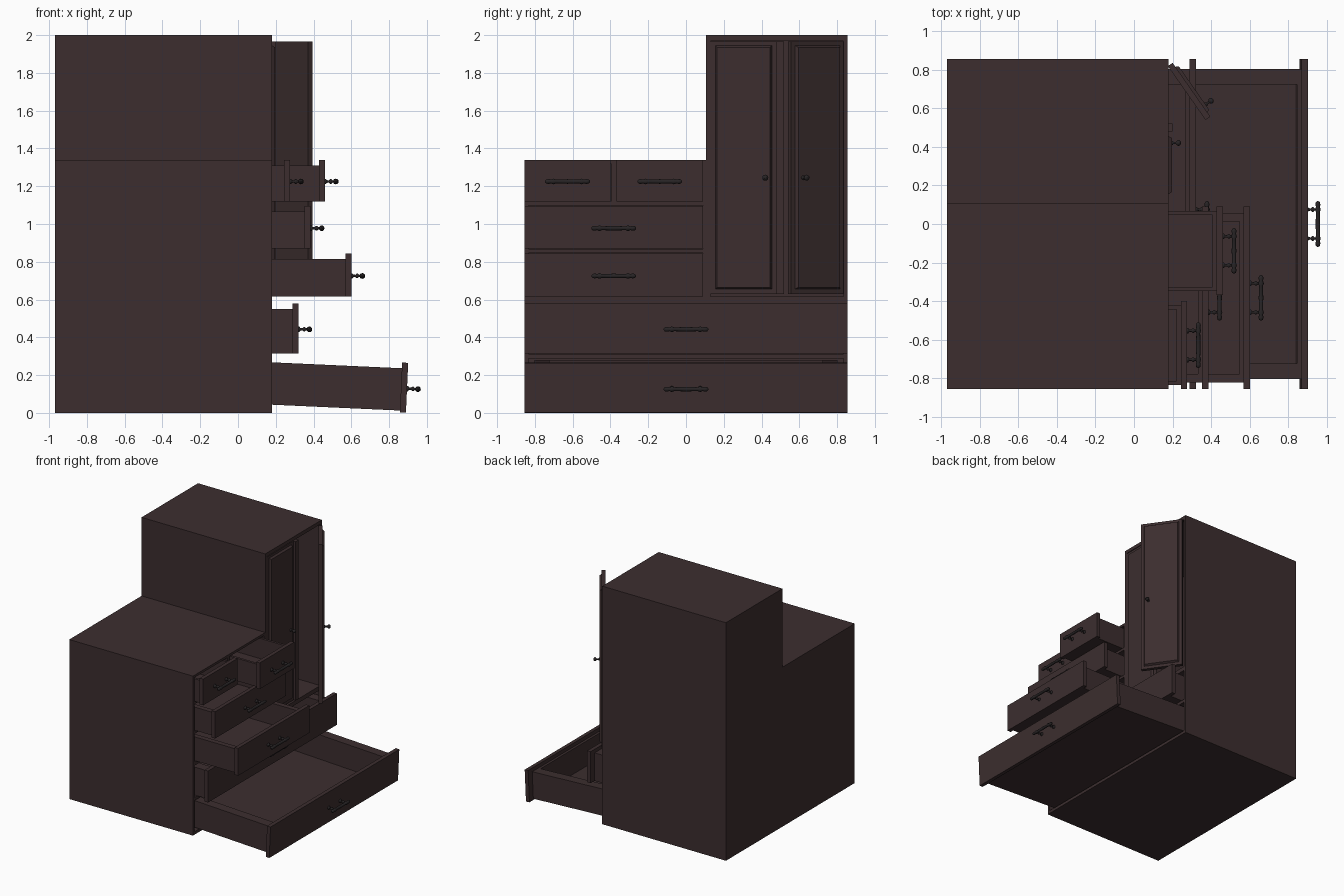
import bpy, bmesh, math
from mathutils import Matrix, Vector

if "Cube" in bpy.data.objects:
    bpy.data.objects.remove(bpy.data.objects["Cube"])


def material(name, rgb):
    m = bpy.data.materials.new(name)
    m.diffuse_color = (*rgb, 1)
    m.use_nodes = True
    m.node_tree.nodes["Principled BSDF"].inputs["Base Color"].default_value = m.diffuse_color
    return m


WOOD = material("dark_brown_wood", (0.045, 0.027, 0.028))
METAL = material("blackened_metal", (0.020, 0.017, 0.018))


def finish(name, bm, mat, matrix=None):
    if matrix is not None:
        bm.transform(matrix)
    bmesh.ops.recalc_face_normals(bm, faces=bm.faces)
    me = bpy.data.meshes.new(name)
    bm.to_mesh(me)
    bm.free()
    me.materials.append(mat)
    ob = bpy.data.objects.new(name, me)
    bpy.context.collection.objects.link(ob)
    return ob


def add_box(bm, x0, x1, y0, y1, z0, z1):
    c = Vector(((x0 + x1) / 2, (y0 + y1) / 2, (z0 + z1) / 2))
    m = Matrix.Translation(c) @ Matrix.Diagonal((x1 - x0, y1 - y0, z1 - z0, 1))
    return bmesh.ops.create_cube(bm, size=1, matrix=m)["verts"]


def boxes(name, specs, matrix=None):
    bm = bmesh.new()
    for s in specs:
        add_box(bm, *s)
    return finish(name, bm, WOOD, matrix)


def add_lathe(bm, profile, matrix, n=12):
    """Spin (distance, radius) pairs around the local x axis."""
    rings = [[bm.verts.new(matrix @ Vector((d, r * math.cos(2 * math.pi * i / n),
                                            r * math.sin(2 * math.pi * i / n))))
              for i in range(n)] for d, r in profile]
    for a, b in zip(rings, rings[1:]):
        for i in range(n):
            bm.faces.new((a[i], a[(i + 1) % n], b[(i + 1) % n], b[i]))
    bm.faces.new(rings[0])
    bm.faces.new(rings[-1])


def smooth(ob):
    for p in ob.data.polygons:
        p.use_smooth = len(p.vertices) == 4


POST = [(0, .014), (.006, .014), (.010, .007), (.022, .006), (.028, .012),
        (.034, .012), (.040, .006), (.054, .007)]
KNOB = [(0, .011), (.005, .011), (.009, .006), (.022, .006), (.028, .013),
        (.036, .016), (.043, .013), (.048, .005)]
BAR = [(-.118, .004), (-.112, .011), (-.100, .013), (-.088, .010), (-.075, .015),
       (-.062, .010), (0, .012), (.062, .010), (.075, .015), (.088, .010),
       (.100, .013), (.112, .011), (.118, .004)]


def pull(name, x, y, z, matrix):
    bm = bmesh.new()
    for s in (-.075, .075):
        add_lathe(bm, POST, Matrix.Translation((x, y + s, z)))
    add_lathe(bm, BAR, Matrix.Translation((x + .058, y, z))
              @ Matrix.Rotation(math.pi / 2, 4, 'Z'))
    smooth(finish(name, bm, METAL, matrix))


def drawer(name, x, y0, y1, z0, z1, tilt=0, lift=0.0):
    """Open box with an overlapping front panel whose face is at x."""
    pivot = Matrix.Translation((x, 0, (z0 + z1) / 2))
    m = pivot @ Matrix.Rotation(math.radians(tilt), 4, 'Y') @ pivot.inverted()
    inset = .025 * (y1 - y0) + .01
    a, b = y0 + inset, y1 - inset
    w = .05 * (b - a)                     # side walls scale with drawer width
    back, front, top, low = x - 1.0, x - .032, z1 - .03, z0 + lift
    boxes(name, [
        (x - .032, x, y0, y1, z0, z1),
        (back, front, a, b, low, low + .02),
        (back, front, a, a + w, low + .02, top),
        (back, front, b - w, b, low + .02, top),
        (front - .022, front, a + w, b - w, low + .02, top),
        (back, back + .022, a + w, b - w, low + .02, top)], m)
    pull(name + "_pull", x, (y0 + y1) / 2, (z0 + z1) / 2 - .005 + .02 * lift, m)


# Carcass: low chest with a tall cabinet at the far end, open towards +x
X0, X1, Y, T = -.97, .18, .855, .02
boxes("cabinet_carcass", [
    (X0, X0 + T, -Y, Y, 0, 1.34),                # back of chest
    (X0, X0 + T, .105, Y, 1.34, 2),              # back of tall part
    (X0 + T, X1, -Y, -Y + T, 0, 1.34),           # chest end
    (X0 + T, X1, Y - T, Y, 0, 2),                # tall end
    (X0 + T, X1, .105, .13, .61, 2),             # tall inner side
    (X0 + T, X1, .09, .105, .61, 1.34),          # partition beside drawers
    (X0 + T, X1, -Y + T, Y - T, 0, .025),        # base
    (X0 + T, X1, -Y + T, .105, 1.32, 1.34),      # chest top
    (X0 + T, X1, .13, Y - T, 1.97, 2)])          # tall top
boxes("drawer_dividers", [
    (X0 + T, X1, -Y + T, Y - T, .287, .313),
    (X0 + T, X1, -Y + T, Y - T, .58, .615),
    (X0 + T, X1, -Y + T, .09, .847, .868),
    (X0 + T, X1, -Y + T, .09, 1.097, 1.118),
    (X0 + T, X1, -.397, -.368, 1.118, 1.32)])

# Drawers, each pulled out by a different amount
drawer("small_drawer_left", .275, -.855, -.4, 1.12, 1.34)
drawer("small_drawer_right", .46, -.368, .09, 1.12, 1.34)
drawer("upper_drawer", .385, -.855, .09, .87, 1.095)
drawer("middle_drawer", .6, -.855, .09, .615, .845)
drawer("wide_drawer", .32, -.855, .855, .315, .58)
drawer("bottom_drawer", .895, -.855, .855, .001, .265, tilt=2.6, lift=.01)


def door(name, width, knob_at, matrix):
    """Door along local -y from its hinge, with a raised bevelled panel on +x."""
    bm = bmesh.new()
    add_box(bm, -.03, 0, -width, 0, .63, 1.965)
    panel = add_box(bm, 0, .016, -width + .025, -.025, .655, 1.945)
    c = Vector((0, -width / 2, 1.3))
    for v in panel:                       # taper the raised face
        if v.co.x > .01:
            v.co.y += .01 * (1 if v.co.y < c.y else -1)
            v.co.z += .01 * (1 if v.co.z < c.z else -1)
    finish(name, bm, WOOD, matrix)
    bm = bmesh.new()
    add_lathe(bm, KNOB, Matrix.Translation((.015, knob_at, 1.245)))
    smooth(finish(name + "_knob", bm, METAL, matrix))


# Doors: left one shut, right one ajar on its outer edge
door("left_door", .35, -.06, Matrix.Translation((.18, .48, 0)))
boxes("door_meeting_strip", [(.15, .2, .48, .52, .63, 1.965)])
door("right_door", .34, -.275, Matrix.Translation((.2, .835, 0))
     @ Matrix.Rotation(math.radians(35), 4, 'Z'))
